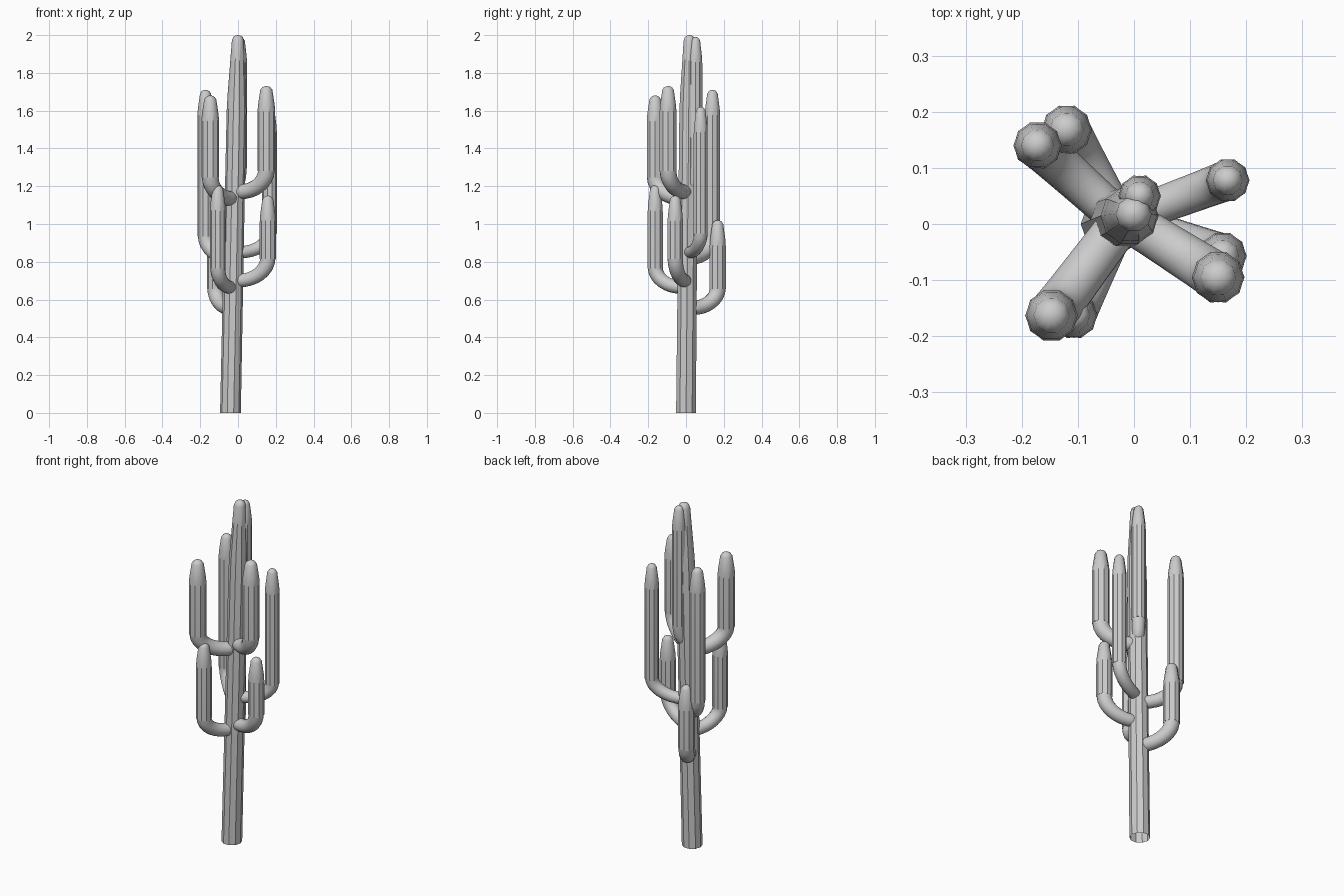
import bpy, bmesh, math
from mathutils import Vector

if "Cube" in bpy.data.objects:
    bpy.data.objects.remove(bpy.data.objects["Cube"])


def tube(name, rings, sides, rib=1.0, cap_start=True):
    """Loft rings of (centre, radius, direction); alternate corners shrink by rib."""
    bm = bmesh.new()
    loops = []
    for centre, radius, direction in rings:
        q = Vector((0, 0, 1)).rotation_difference(Vector(direction).normalized())
        loop = []
        for i in range(sides):
            a = 2 * math.pi * i / sides
            r = radius * (rib if i % 2 else 1.0)
            loop.append(bm.verts.new(Vector(centre) + q @ Vector((r * math.cos(a), r * math.sin(a), 0))))
        loops.append(loop)
    for lo, hi in zip(loops, loops[1:]):
        for i in range(sides):
            j = (i + 1) % sides
            bm.faces.new((lo[i], lo[j], hi[j], hi[i]))
    if cap_start:
        bm.faces.new(loops[0][::-1])
    bm.faces.new(loops[-1])
    mesh = bpy.data.meshes.new(name)
    bm.to_mesh(mesh)
    bm.free()
    obj = bpy.data.objects.new(name, mesh)
    bpy.context.collection.objects.link(obj)
    bpy.ops.object.select_all(action='DESELECT')
    obj.select_set(True)
    bpy.context.view_layer.objects.active = obj
    bpy.ops.object.shade_smooth_by_angle(angle=math.radians(40))
    return obj


UP = (0, 0, 1)


def trunk_centre(z):
    return Vector((-0.04 + 0.02 * z, 0.009 * z, z))


# Leaning trunk with a tapered, rounded tip and open foot
profile = [(0, .055), (.5, .054), (1.0, .053), (1.6, .052), (1.7, .048), (1.85, .039),
           (1.97, .032), (1.99, .025), (1.997, .014), (2.0, .004)]
tube("trunk", [(trunk_centre(z), r, UP) for z, r in profile], 20, 0.94, False)


def arm(name, x, y, start, bend, top, r):
    """Curved elbow out of the trunk, then an upright ribbed column."""
    hub = trunk_centre(start)
    out = Vector((x - hub.x, y - hub.y, 0))
    reach = out.length
    out.normalize()
    inset = min(0.03, reach * 0.3)
    begin = hub + out * inset
    span, rise = reach - inset, bend - start

    # Elbow: rounded root followed by a quarter ellipse
    er = r * 0.82
    rings = [(begin - out * er * 0.6, er * 0.2, out), (begin - out * er * 0.5, er * 0.6, out),
             (begin - out * er * 0.25, er * 0.88, out)]
    n = 8
    for i in range(n + 1):
        t = math.pi / 2 * i / n
        c = begin + out * span * math.sin(t) + Vector((0, 0, rise * (1 - math.cos(t))))
        d = out * span * math.cos(t) + Vector((0, 0, rise * math.sin(t)))
        rings.append((c, er + (r * 0.95 - er) * i / n, d))
    tube(name + "_elbow", rings, 16)

    # Upright column with tapered, domed tip
    col = [(bend - .005, r), (top - .14, r), (top - .10, r * .94), (top - .02, r * .68),
           (top - .008, r * .5), (top - .002, r * .28), (top, r * .08)]
    tube(name + "_column", [((x, y, z), k, UP) for z, k in col], 20, 0.94)


arms = [
    ("upper_right_arm", .15, -.095, 1.17, 1.285, 1.73, .047),
    ("lower_right_arm", .158, -.057, .70, .82, 1.15, .043),
    ("back_right_arm", .167, .078, .85, .955, 1.62, .039),
    ("low_back_left_arm", -.12, .168, .555, .66, 1.02, .045),
    ("tall_back_left_arm", -.172, .14, .82, .94, 1.71, .043),
    ("upper_front_left_arm", -.147, -.163, 1.135, 1.25, 1.68, .047),
    ("lower_front_left_arm", -.107, -.163, .665, .77, 1.205, .042),
    ("twin_tip_arm", .01, .05, 1.2, 1.3, 1.99, .038),
]
for a in arms:
    arm(*a)
